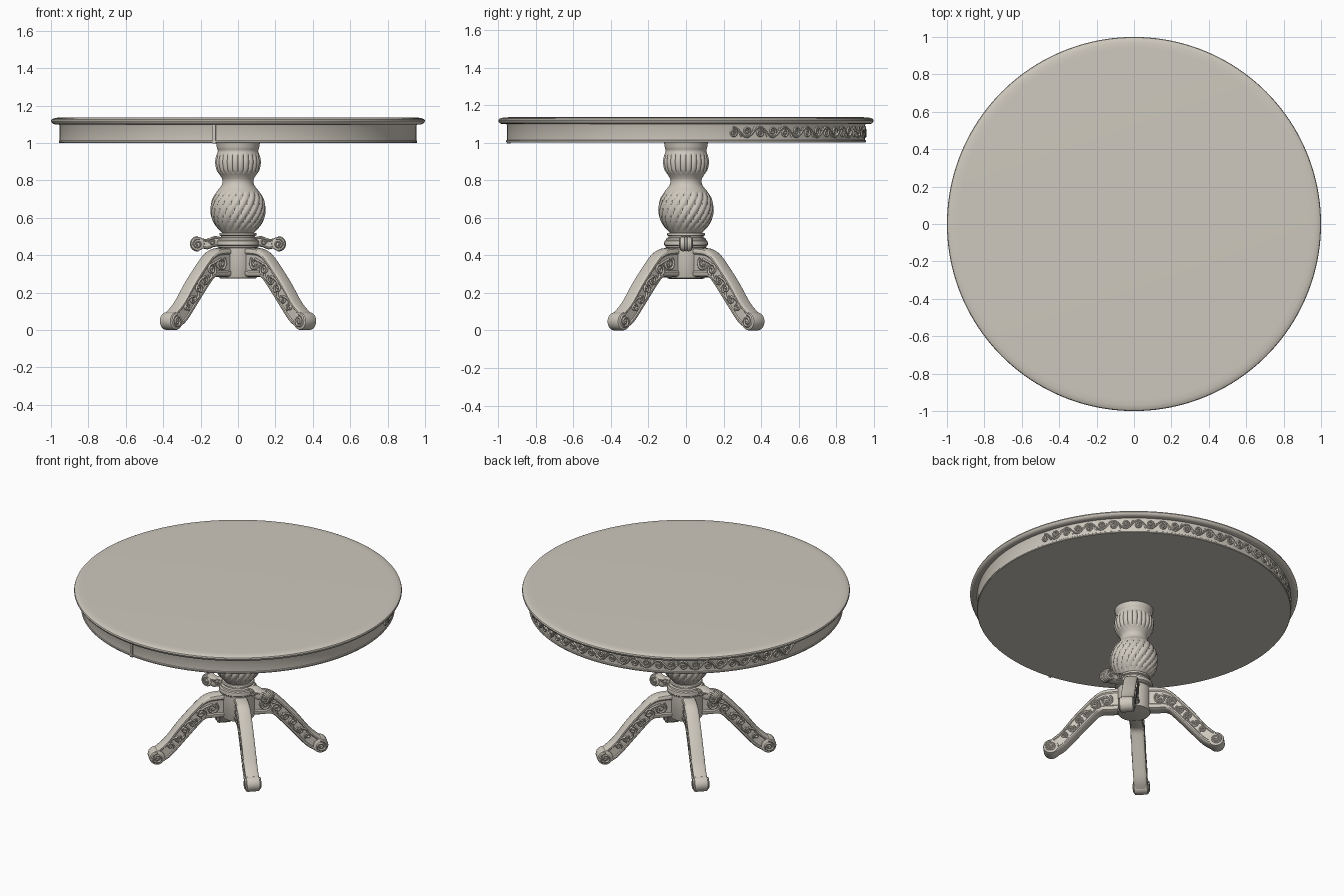
import bpy, bmesh, math
from mathutils import Vector, Matrix

if "Cube" in bpy.data.objects:
    bpy.data.objects.remove(bpy.data.objects["Cube"])

mat = bpy.data.materials.new("pale_beige_wood")
mat.diffuse_color = (0.62, 0.58, 0.51, 1)
mat.use_nodes = True
mat.node_tree.nodes["Principled BSDF"].inputs["Base Color"].default_value = mat.diffuse_color


def finish(obj, angle=35):
    obj.data.materials.append(mat)
    bpy.ops.object.select_all(action='DESELECT')
    obj.select_set(True)
    bpy.context.view_layer.objects.active = obj
    if obj.type == 'CURVE':
        bpy.ops.object.convert(target='MESH')
    bpy.ops.object.shade_smooth_by_angle(angle=math.radians(angle))
    return obj


def loft(name, rings, rot=0, angle=35):
    """Skin closed rings of points and cap both ends."""
    bm = bmesh.new()
    vr = [[bm.verts.new(p) for p in r] for r in rings]
    n = len(rings[0])
    for a, b in zip(vr, vr[1:]):
        for i in range(n):
            bm.faces.new((a[i], a[(i + 1) % n], b[(i + 1) % n], b[i]))
    bm.faces.new(vr[0])
    bm.faces.new(vr[-1])
    bmesh.ops.recalc_face_normals(bm, faces=bm.faces)
    bm.transform(Matrix.Rotation(rot, 4, 'Z'))
    me = bpy.data.meshes.new(name)
    bm.to_mesh(me)
    bm.free()
    obj = bpy.data.objects.new(name, me)
    bpy.context.collection.objects.link(obj)
    return finish(obj, angle)


def lathe(name, prof, segs=96, shape=lambda a, z: 1.0):
    rings = []
    for r, z in prof:
        ring = []
        for i in range(segs):
            a = 2 * math.pi * i / segs
            k = r * shape(a, z)
            ring.append((k * math.cos(a), k * math.sin(a), z))
        rings.append(ring)
    return loft(name, rings)


def smooth_path(pts, per=6):
    """Catmull-Rom samples through 2D points."""
    p = [Vector(q) for q in pts]
    p = [2 * p[0] - p[1]] + p + [2 * p[-1] - p[-2]]
    out = []
    for i in range(1, len(p) - 2):
        a, b, c, d = p[i - 1:i + 3]
        for k in range(per):
            t = k / per
            out.append(0.5 * (2 * b + (c - a) * t + (2 * a - 5 * b + 4 * c - d) * t * t
                              + (3 * b - a - 3 * c + d) * t ** 3))
    return out + [p[-2]]


def spiral(cx, cy, r, start=0.0, turns=1.5, hand=1, n=20):
    pts = []
    for i in range(n + 1):
        t = i / n
        a = start + hand * turns * 2 * math.pi * t
        k = r * (1 - 0.85 * t)
        pts.append((cx + k * math.cos(a), cy + k * math.sin(a)))
    return pts


def tubes(name, paths, depth, rot=0):
    """Carved relief made of thin round strands."""
    cu = bpy.data.curves.new(name, 'CURVE')
    cu.dimensions = '3D'
    cu.bevel_depth = depth
    cu.bevel_resolution = 1
    cu.use_fill_caps = True
    m = Matrix.Rotation(rot, 3, 'Z')
    for path in paths:
        s = cu.splines.new('POLY')
        s.points.add(len(path) - 1)
        for pt, co in zip(s.points, path):
            pt.co = (*(m @ Vector(co)), 1)
    obj = bpy.data.objects.new(name, cu)
    bpy.context.collection.objects.link(obj)
    return finish(obj, 60)


def drum(name, cx, cz, r, half, rot):
    """Rounded disc lying across a leg or bracket."""
    rings = []
    for y, k in ((-1, .75), (-.88, .95), (-.7, 1), (.7, 1), (.88, .95), (1, .75)):
        rings.append([(cx + r * k * math.cos(i * math.pi / 14), y * half,
                       cz + r * k * math.sin(i * math.pi / 14)) for i in range(28)])
    return loft(name, rings, rot)


def arm(name, upper, lower, half, rot, panel):
    """Bracket or leg between an upper and a lower edge, with a recessed side panel."""
    sec = [(0, .6), (.04, .9), (.09, 1), (.18, 1), (.23, panel), (.77, panel),
           (.82, 1), (.91, 1), (.96, .9), (1, .6)]
    sec = sec + [(t, -w) for t, w in reversed(sec)]
    rings = []
    for u, l in zip(smooth_path(upper), smooth_path(lower)):
        rings.append([(u.x + (l.x - u.x) * t, w * half, u.y + (l.y - u.y) * t) for t, w in sec])
    return loft(name, rings, rot)


# Table top and apron
lathe("table_top", [(.9, 1.099), (.978, 1.099), (.99, 1.103), (.997, 1.110), (1.0, 1.118),
                    (.997, 1.126), (.988, 1.131), (.97, 1.135), (.94, 1.136)], 160)
lathe("apron", [(.945, 1.0), (.955, 1.0), (.958, 1.004), (.958, 1.011), (.954, 1.014),
                (.954, 1.092), (.958, 1.100), (.95, 1.105)], 160)

# Apron joint on the front
a0 = math.atan2(-.95, -.125)
ring = lambda z: [((.954 + d) * math.cos(a0 + s), (.954 + d) * math.sin(a0 + s), z) and
                  Vector(((.954 + d) * math.cos(a0 + s), (.954 + d) * math.sin(a0 + s), z))
                  for d, s in ((-.01, -.012), (.008, -.012), (.008, .006), (-.01, .006))]
loft("apron_joint", [ring(.997), ring(1.1)])

# Carved scroll band round the back half of the apron
band, units = [], 34
lo, hi = math.radians(13), math.radians(167)
wrap = lambda s, z: (.955 * math.cos(s), .955 * math.sin(s), z)
step = (hi - lo) / units
for i in range(units):
    c, h = lo + (i + .5) * step, 1 if i % 2 else -1
    band.append([wrap(c + x, 1.057 + z) for x, z in
                 ((p[0], p[1]) for p in spiral(0, h * .004, .025, -h * math.pi / 2, 1.5, h, 18))])
    band.append([wrap(c + step * (k / 6 - .5) + step / 2,
                      1.057 - h * .027 * math.cos(math.pi * k / 6)) for k in range(7)])
    band.append([wrap(c + step * .5, 1.057 + h * .008), wrap(c + step * .62, 1.057 + h * .026)])
tubes("apron_scroll_band", band, .0055)

# Turned column with upright flutes above and twisted gadroons below


def flutes(a, z):
    if .835 < z < .945:
        e = min(1, (z - .835) / .015, (.945 - z) / .015)
        return 1 - .06 * e * (1 - abs(math.sin(12 * a)) ** .6)
    if .53 < z < .742:
        e = min(1, (z - .53) / .02, (.742 - z) / .015)
        return 1 - .075 * e * (1 - abs(math.sin(10 * (a - 4.5 * (z - .53)))) ** .6)
    return 1


column = smooth_path([(.117, 1.0), (.113, .975), (.108, .955), (.118, .93), (.123, .895), (.115, .855),
                      (.094, .825), (.083, .80), (.087, .775), (.1, .757), (.106, .75), (.118, .735),
                      (.138, .70), (.148, .65), (.142, .60), (.122, .56), (.095, .53), (.085, .518)], 5)
lathe("column", column, 240, flutes)

# Collar and hub
lathe("collar", [(.08, .52), (.098, .52), (.1, .515), (.1, .507), (.092, .503), (.092, .496),
                 (.104, .492), (.106, .482), (.114, .477), (.116, .468), (.116, .455),
                 (.11, .45), (.11, .442), (.1, .438)])
lathe("hub", [(.09, .275), (.098, .278), (.102, .285), (.102, .44)])

# Four carved legs on the diagonals
upper = [(.06, .44), (.14, .438), (.195, .425), (.25, .385), (.36, .265), (.445, .155), (.51, .096)]
lower = [(.06, .285), (.14, .283), (.205, .28), (.255, .235), (.36, .115), (.425, .045), (.49, .004)]
curls = [(.165, .355, .038, 1), (.235, .325, .034, -1), (.285, .268, .028, 1),
         (.335, .222, .025, -1), (.378, .165, .022, 1), (.425, .122, .02, -1)]
for k in range(4):
    rot = math.pi / 4 + k * math.pi / 2
    arm(f"leg_{k + 1}", upper, lower, .041, rot, .86)
    drum(f"foot_{k + 1}", .506, .048, .048, .045, rot)
    relief = []
    for y in (-.037, .037):
        for cx, cz, r, h in curls:
            relief.append([(p[0], y, p[1]) for p in spiral(cx, cz, r, h * 2.2, 1.6, h)])
        for (ax, az, ar, h), (bx, bz, br, _) in zip(curls, curls[1:]):
            mid = Vector(((ax + bx) / 2 + h * .018, (az + bz) / 2 + h * .018))
            relief.append([(p.x, y, p.y) for p in smooth_path([(ax, az + h * ar * .7), mid,
                                                                (bx, bz + h * br * .7)], 4)])
        relief.append([(p[0], y * 1.2, p[1]) for p in spiral(.506, .048, .036, 1.6, 1.75, -1, 24)])
    tubes(f"leg_carving_{k + 1}", relief, .0065, rot)

# Scroll brackets on the left and right of the collar
for side, rot in (("right", 0), ("left", math.pi)):
    arm(f"bracket_{side}", [(.08, .495), (.125, .502), (.165, .488), (.19, .49), (.215, .499)],
        [(.08, .445), (.125, .445), (.16, .432), (.19, .435), (.215, .425)], .03, rot, .9)
    drum(f"bracket_knob_{side}", .216, .461, .037, .034, rot)
    tubes(f"bracket_carving_{side}",
          [[(p[0], y, p[1]) for p in spiral(.216, .461, .028, 2, 1.6, -1)] for y in (-.033, .033)] +
          [[(p[0], y, p[1]) for p in spiral(.14, .47, .02, 0, 1.4, 1)] for y in (-.029, .029)] +
          [[(.216 + .037 * math.cos(t * .3 - 1.7), y, .461 + .037 * math.sin(t * .3 - 1.7))
            for t in range(12)] for y in (-.014, 0, .014)], .005, rot)
